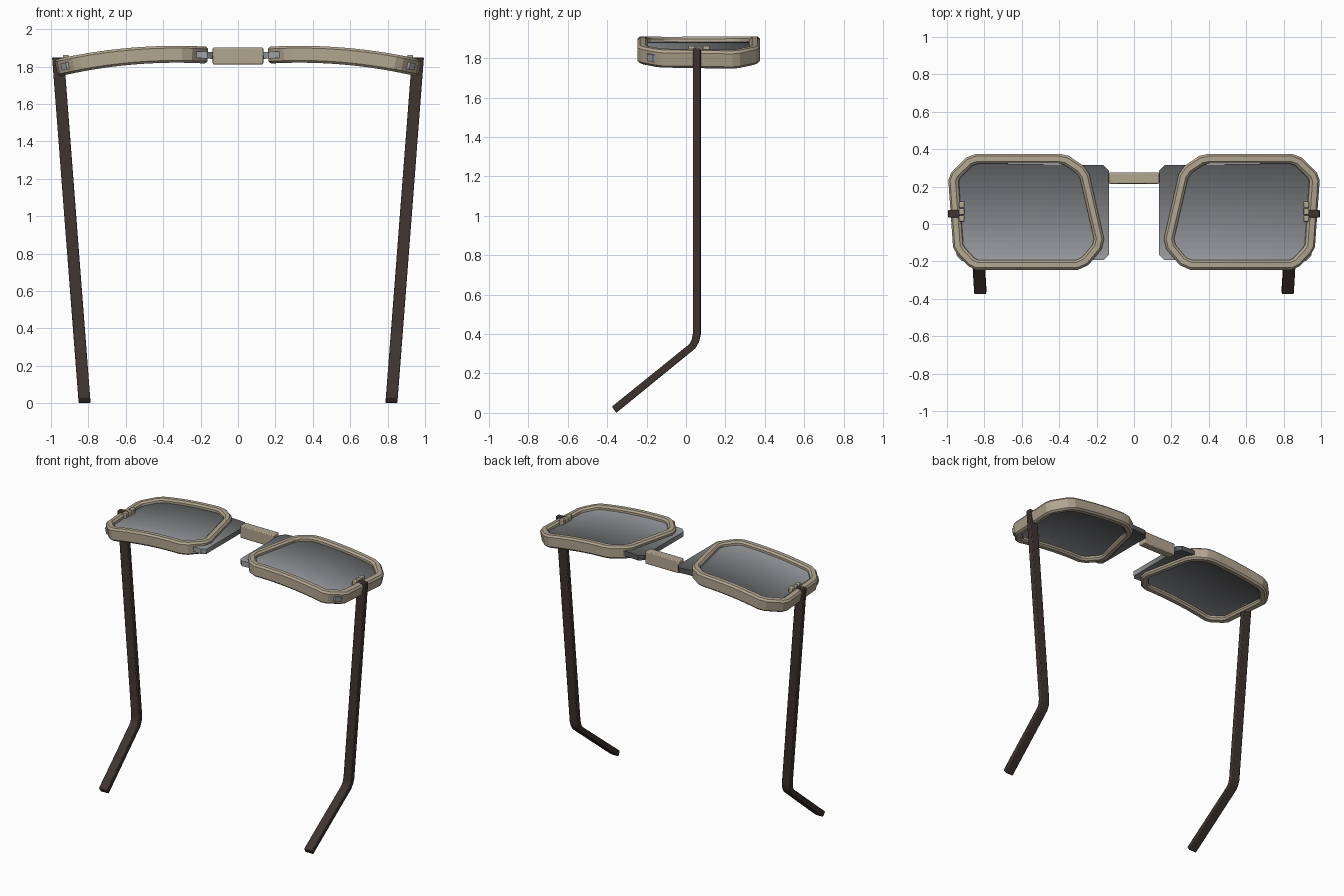
import bpy, bmesh, math
from mathutils import Vector

if "Cube" in bpy.data.objects:
    bpy.data.objects.remove(bpy.data.objects["Cube"])


def material(name, rgb):
    m = bpy.data.materials.new(name)
    m.diffuse_color = (*rgb, 1)
    m.use_nodes = True
    m.node_tree.nodes["Principled BSDF"].inputs["Base Color"].default_value = m.diffuse_color
    return m


BEIGE = material("beige_frame", (0.45, 0.38, 0.28))
BROWN = material("dark_brown", (0.050, 0.034, 0.030))


def bend(x, y, dz):
    """Wrap a flat point (height dz from the mid surface) onto the curved front."""
    return Vector((x + dz * 0.36 * (x - 0.33), y, 1.866 - 0.18 * (x - 0.33) ** 2 + dz))


def finish(name, bm, mats, mirror=True, bevel=0, angle=25):
    bmesh.ops.recalc_face_normals(bm, faces=bm.faces)
    me = bpy.data.meshes.new(name)
    bm.to_mesh(me)
    bm.free()
    ob = bpy.data.objects.new(name, me)
    bpy.context.collection.objects.link(ob)
    for m in mats:
        me.materials.append(m)
    bpy.ops.object.select_all(action='DESELECT')
    ob.select_set(True)
    bpy.context.view_layer.objects.active = ob
    bpy.ops.object.shade_smooth_by_angle(angle=math.radians(angle))
    if bevel:
        b = ob.modifiers.new("bevel", 'BEVEL')
        b.width, b.segments = bevel, 2
    if mirror:
        ob.modifiers.new("mirror", 'MIRROR')
    return ob


def prism(points, axis_vec):
    """Extrude a closed polygon of 3D points along a vector."""
    bm = bmesh.new()
    f = bm.faces.new([bm.verts.new(p) for p in points])
    r = bmesh.ops.extrude_face_region(bm, geom=[f])
    bmesh.ops.translate(bm, vec=axis_vec,
                        verts=[v for v in r["geom"] if isinstance(v, bmesh.types.BMVert)])
    return bm


def box(name, x0, x1, y0, y1, z0, z1, mat, mirror=True, bevel=0.006):
    bm = prism([(x0, y0, z0), (x1, y0, z0), (x1, y1, z0), (x0, y1, z0)], (0, 0, z1 - z0))
    return finish(name, bm, [mat], mirror, bevel)


# Lens rims: chamfered section swept round the outline (clockwise), then curved
outline = [(0.40, 0.375), (0.84, 0.375), (0.89, 0.355), (0.97, 0.275), (0.985, 0.235),
           (0.96, -0.125), (0.94, -0.16), (0.88, -0.225), (0.84, -0.245), (0.30, -0.245),
           (0.245, -0.22), (0.175, -0.135), (0.162, -0.08), (0.24, 0.265), (0.27, 0.31),
           (0.35, 0.365)]
pts = []
for i, a in enumerate(outline):
    a, b = Vector(a), Vector(outline[(i + 1) % len(outline)])
    n = max(1, math.ceil((b - a).length / 0.06))
    pts += [a.lerp(b, k / n) for k in range(n)]
W, H, C = 0.052, 0.045, 0.012
section = [(C, H), (W - C, H), (W, H - C), (W, -H + C), (W - C, -H), (C, -H),
           (0, -H + C), (0, H - C)]
bm = bmesh.new()
rings = []
for i, p in enumerate(pts):
    d0 = (p - pts[i - 1]).normalized()
    d1 = (pts[(i + 1) % len(pts)] - p).normalized()
    n0, n1 = Vector((d0.y, -d0.x)), Vector((d1.y, -d1.x))
    miter = (n0 + n1) / (1 + n0.dot(n1))
    rings.append([bm.verts.new(bend(*(p + miter * s), h)) for s, h in section])
for i in range(len(rings)):
    a, b = rings[i - 1], rings[i]
    for k in range(8):
        bm.faces.new((a[k - 1], a[k], b[k], b[k - 1]))
finish("lens_rim", bm, [BEIGE], angle=20)

# Tinted lenses: slabs reaching past the rim toward the bridge, graded in bands
lens = [(0.165, 0.315), (0.135, 0.285), (0.135, -0.165), (0.163, -0.192), (0.918, -0.198),
        (0.945, -0.168), (0.955, 0.24), (0.88, 0.325)]
bm = prism([(x, y, -0.018) for x, y in lens], (0, 0, 0.036))
BANDS = 16
y_lo, y_hi = -0.2, 0.326
cuts = [((x / 20, 0, 0), (1, 0, 0)) for x in range(3, 19)]
cuts += [((0, y_lo + (y_hi - y_lo) * k / BANDS, 0), (0, 1, 0)) for k in range(1, BANDS)]
for co, no in cuts:
    bmesh.ops.bisect_plane(bm, geom=bm.verts[:] + bm.edges[:] + bm.faces[:],
                           plane_co=co, plane_no=no)
for f in bm.faces:
    t = (f.calc_center_median().y - y_lo) / (y_hi - y_lo)
    f.material_index = min(BANDS - 1, max(0, int(t * BANDS)))
for v in bm.verts:
    v.co = bend(*v.co)
tints = []
for k in range(BANDS):
    g = (0.63 - 0.29 * (k + 0.5) / BANDS) ** 2.2
    tints.append(material(f"lens_tint_{k}", (g, g * 1.03, g * 1.09)))
finish("lens", bm, tints, angle=30)

# Bridge
box("bridge", -0.135, 0.135, 0.215, 0.275, 1.812, 1.902, BEIGE, mirror=False)

# Hinge knuckles on the inner side of each rim
for k, y in enumerate((0.012, 0.049, 0.086)):
    box(f"hinge_knuckle_{k + 1}", 0.905, 0.935, y, y + 0.034, 1.785, 1.862 - 0.006 * (k % 2),
        BEIGE, bevel=0.005)

# Temples: side profile with a bent ear tip, leaning inward toward the tip
profile = [(0.035, 1.85), (0.075, 1.85), (0.075, 0.395), (0.066, 0.36), (0.048, 0.328),
           (-0.354, 0.0), (-0.376, 0.032), (0.018, 0.350), (0.029, 0.372), (0.035, 0.405)]
bm = prism([(0.788 + 0.0768 * z, y, z) for y, z in profile], (0.064, 0, 0))
finish("temple", bm, [BROWN], bevel=0.005)
